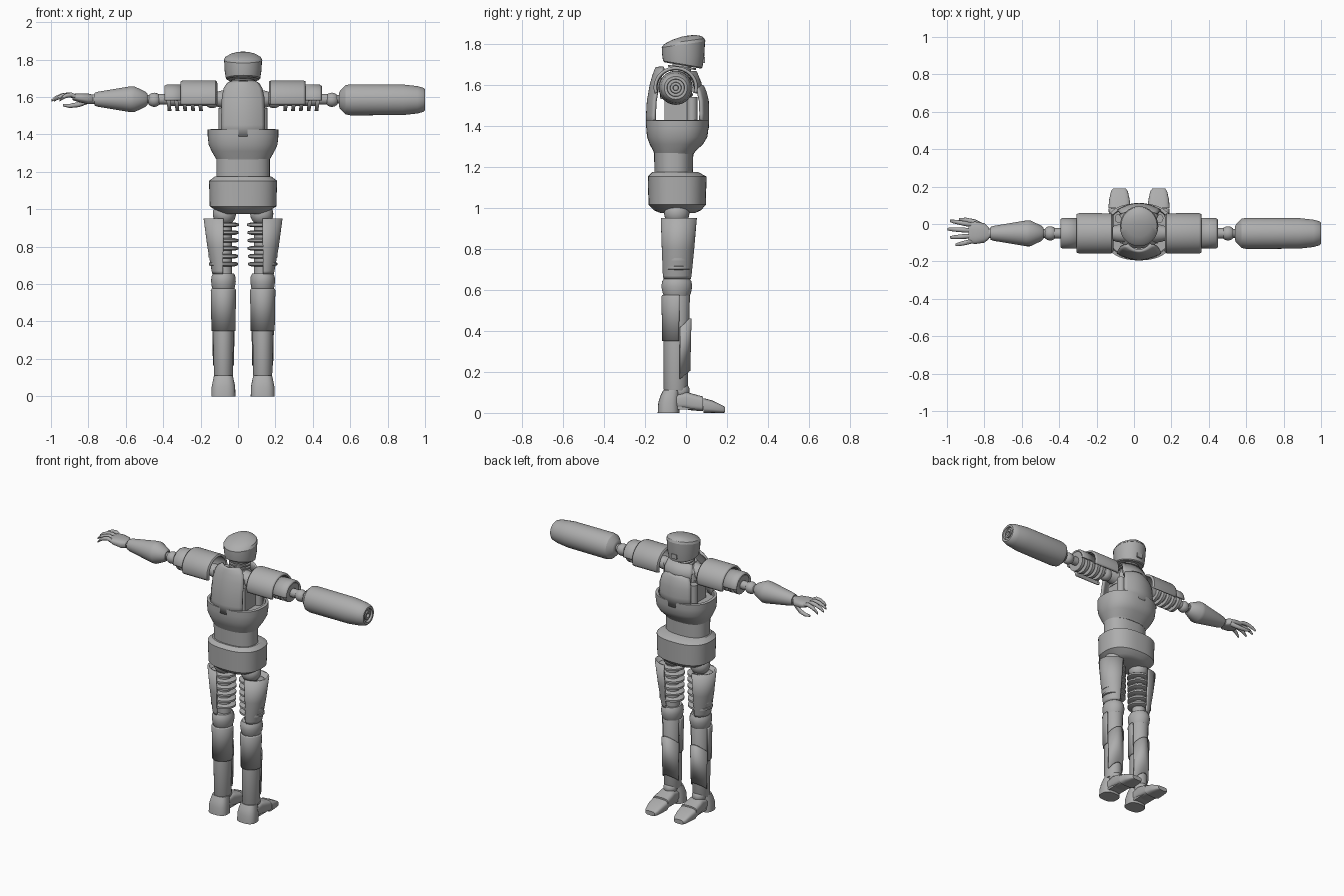
import bpy, bmesh, math
from mathutils import Vector

XC = 0.027            # body centre line (one arm is longer)
AY, AZ = -0.05, 1.588  # arm axis
grey = bpy.data.materials.new("plain_grey")
grey.diffuse_color = (0.42, 0.42, 0.42, 1)


def finish(name, bm, thick=0.0):
    bmesh.ops.recalc_face_normals(bm, faces=bm.faces)
    me = bpy.data.meshes.new(name)
    bm.to_mesh(me)
    bm.free()
    me.materials.append(grey)
    for p in me.polygons:
        p.use_smooth = True
    me.set_sharp_from_angle(angle=math.radians(32))
    ob = bpy.data.objects.new(name, me)
    bpy.context.collection.objects.link(ob)
    if thick:
        m = ob.modifiers.new("thickness", 'SOLIDIFY')
        m.thickness = thick
        m.offset = 0
    return ob


def loft(name, secs, axis='z', arc=None, n=32, p=2.0, thick=0.012):
    """Sections (t, cu, cv, ru, rv[, shear]) along an axis; arc gives an open shell."""
    bm = bmesh.new()
    rings = []
    for s in secs:
        t, cu, cv, ru, rv = s[:5]
        k = s[5] if len(s) > 5 else 0
        ring = []
        cnt = n + 1 if arc else n
        for i in range(cnt):
            a = math.radians(arc[0] + (arc[1] - arc[0]) * i / n) if arc else 2 * math.pi * i / n
            c, d = math.cos(a), math.sin(a)
            u = math.copysign(abs(c) ** (2 / p), c) * ru
            v = math.copysign(abs(d) ** (2 / p), d) * rv
            tt = t + k * v
            u, v = cu + u, cv + v
            co = {'z': (u, v, tt), 'x': (tt, u, v), 'y': (u, tt, v)}[axis]
            ring.append(bm.verts.new(co))
        rings.append(ring)
    for a, b in zip(rings, rings[1:]):
        m = len(a)
        for i in range(m - 1 if arc else m):
            j = (i + 1) % m
            bm.faces.new((a[i], a[j], b[j], b[i]))
    if not arc:
        bm.faces.new(rings[0])
        bm.faces.new(rings[-1])
    return finish(name, bm, thick if arc else 0)


def plate(name, rows, side, curve=0.035, n=12):
    """Curved chest plate from rows (z, half width, outer y)."""
    bm = bmesh.new()
    grid = [[bm.verts.new((XC + w * (2 * i / n - 1), y - side * curve * (2 * i / n - 1) ** 2, z))
             for i in range(n + 1)] for z, w, y in rows]
    for a, b in zip(grid, grid[1:]):
        for i in range(n):
            bm.faces.new((a[i], a[i + 1], b[i + 1], b[i]))
    return finish(name, bm, 0.014)


def ball(name, c, r):
    bm = bmesh.new()
    bmesh.ops.create_uvsphere(bm, u_segments=24, v_segments=12, radius=r)
    bmesh.ops.translate(bm, verts=bm.verts, vec=Vector(c))
    return finish(name, bm)


def box(name, lo, hi):
    bm = bmesh.new()
    bmesh.ops.create_cube(bm, size=1)
    for v in bm.verts:
        v.co = [(l + h) / 2 + q * (h - l) for l, h, q in zip(lo, hi, v.co)]
    return finish(name, bm)


def body(name, rows, p=2.0, **kw):
    return loft(name, [(r[0], XC, r[2], r[1], r[3]) + tuple(r[4:]) for r in rows], p=p, **kw)


# head: face, helmet cap, nose guard
body("face_shell", [(1.694, .086, -.016, .088, -.17), (1.70, .092, -.016, .096, -.17),
                    (1.745, .099, -.014, .103, -.06), (1.797, .101, -.012, .105, .14)])
body("helmet_cap", [(1.797, .103, -.012, .107, .14), (1.812, .096, -.008, .098, .14),
                    (1.828, .068, .002, .072, .14), (1.838, .035, .012, .036, .12),
                    (1.841, .006, .02, .006, .1)])
box("nose_guard", (XC - .02, .05, 1.705), (XC + .02, .092, 1.735))

# neck
body("neck", [(1.56, .055, -.03, .05), (1.70, .045, -.02, .045)])
for i in range(3):
    z = 1.64 + .02 * i
    body("neck_ring", [(z, .064, -.02, .068, -.12), (z + .009, .064, -.02, .068, -.12)])

# torso
body("lower_torso", [(1.262, .14, -.058, .096), (1.275, .148, -.057, .102), (1.31, .168, -.047, .13),
                     (1.345, .184, -.043, .147), (1.39, .189, -.042, .152), (1.425, .189, -.042, .152),
                     (1.428, .172, -.042, .136), (1.40, .168, -.042, .132)], p=2.4, n=48)
body("waist", [(1.14, .143, -.06, .093), (1.28, .143, -.06, .096)], p=2.4, n=48)
body("pelvis", [(.975, .115, -.04, .085), (.988, .135, -.042, .115), (1.015, .178, -.043, .14),
                (1.152, .182, -.043, .143), (1.174, .152, -.052, .112)], p=2.5, n=48)
box("chest_core", (XC - .1, -.105, 1.39), (XC + .1, .005, 1.55))
body("upper_core", [(1.53, .105, -.05, .075), (1.60, .10, -.05, .08), (1.645, .06, -.04, .06)], p=3)
plate("rear_plate", [(1.39, .115, -.188), (1.45, .114, -.188), (1.52, .113, -.184), (1.60, .11, -.17),
                     (1.645, .1, -.157), (1.67, .083, -.148), (1.683, .06, -.142)], -1)
plate("front_plate", [(1.39, .115, .104), (1.46, .114, .106), (1.52, .112, .104),
                      (1.56, .103, .095), (1.58, .09, .087), (1.594, .068, .08)], 1)
plate("front_collar", [(1.56, .10, .078), (1.61, .10, .068), (1.665, .085, .045)], 1, .03)

for s in (-1, 1):
    def X(d):
        return XC + s * d

    def arm(name, rows, **kw):
        return loft(name, [(X(r[0]), AY, AZ, r[1], r[-1]) for r in rows], axis='x', **kw)

    def leg(name, rows, **kw):
        return loft(name, [(r[0], X(r[1]), r[2], r[3], r[4]) for r in rows], **kw)

    # shoulder and upper arm
    leg("chest_piston", [(1.40, .105, .03, .025, .025), (1.54, .105, .03, .025, .025)], n=20)
    arm("collar_bone", [(.03, .06), (.12, .045), (.17, .03)])
    ball("shoulder_ball", (X(.165), AY, AZ - .006), .042)
    arm("upper_arm_core", [(.13, .036), (.40, .036), (.405, .028), (.46, .028)])
    arm("inner_shoulder_pad", [(.142, .092, .088), (.15, .102, .095), (.32, .102, .095), (.332, .097, .09)],
        arc=(-18, 198))
    arm("outer_shoulder_pad", [(.31, .076, .074), (.408, .076, .072), (.418, .07, .066)], arc=(-5, 185))
    for i in range(5):
        d = .222 + .042 * i
        loft("arm_rib", [(X(d), AY, AZ, .066, .062, s * .12), (X(d + .02), AY, AZ, .066, .062, s * .12)], axis='x')
    ball("elbow_ball", (X(.475), AY, AZ - .003), .038)
    arm("elbow_rod", [(.46, .024), (.54, .024)])

    # thigh
    ball("hip_ball", (X(.10), -.045, .975), .062)
    leg("thigh_core", [(.62, .10, -.04, .042, .042), (.98, .10, -.04, .042, .042)])
    for i in range(6):
        z = .695 + .042 * i
        leg("thigh_rib", [(z, .105, -.04, .062, .058), (z + .006, .105, -.04, .078 + .001 * i, .07),
                          (z + .018, .105, -.04, .078 + .001 * i, .07), (z + .024, .105, -.04, .062, .058)])
    mid = 0 if s > 0 else 180
    leg("thigh_plate", [(.655, .112, -.043, .046, .061), (.67, .112, -.043, .05, .064),
                        (.80, .112, -.039, .073, .073), (.95, .112, -.035, .093, .082)],
        arc=(mid - 95, mid + 95))

    # knee and shin
    leg("knee", [(.565, .105, -.045, .055, .06), (.585, .105, -.045, .062, .069), (.615, .105, -.045, .066, .075),
                 (.64, .105, -.045, .064, .072), (.657, .105, -.045, .056, .062)])
    leg("shin", [(.108, .105, -.05, .049, .056), (.115, .105, -.05, .051, .059),
                 (.57, .105, -.045, .057, .064), (.578, .105, -.045, .054, .06)])
    leg("shin_cuff", [(.35, .105, -.046, .058, .064, .0), (.565, .105, -.044, .062, .07, .0),
                      (.572, .105, -.044, .058, .066, .0)], arc=(170, 370))
    bm_secs = [(.15, .105, -.047, .052, .062), (.40, .105, -.047, .057, .068)]
    loft("shin_front_guard", [(r[0], X(r[1]), r[2], r[3], r[4], .9) for r in bm_secs], arc=(15, 165))

    # ankle and foot
    ball("ankle_ball", (X(.105), -.025, .108), .043)
    leg("heel", [(0, .105, -.085, .064, .053), (.05, .105, -.084, .063, .051),
                 (.085, .105, -.078, .056, .046), (.112, .105, -.07, .05, .04)], p=2.6)
    loft("midfoot", [(-.055, X(.105), .055, .048, .032), (.0, X(.105), .06, .052, .043),
                     (.03, X(.105), .053, .055, .041), (.082, X(.105), .044, .058, .036)], axis='y', p=3.5)
    loft("toe", [(.086, X(.105), .036, .059, .036), (.13, X(.105), .03, .055, .03),
                 (.175, X(.105), .019, .045, .019), (.19, X(.105), .015, .034, .014)], axis='y', p=3.5)
    box("sole_plate", (X(.105) - .045, -.10, .016), (X(.105) + .045, .09, .03))

# left forearm and hand
loft("forearm", [(x, AY, AZ, r, r) for x, r in
     [(-.485, .03), (-.497, .042), (-.555, .069), (-.575, .069), (-.75, .04), (-.767, .034)]], axis='x')
loft("wrist", [(-.75, AY, AZ, .026, .026), (-.80, AY, AZ, .026, .024)], axis='x')
loft("palm", [(-.775, AY, AZ, .03, .024), (-.80, AY + .002, AZ + .002, .052, .028),
              (-.85, AY + .003, AZ + .008, .06, .024), (-.885, AY + .003, AZ + .012, .054, .016)], axis='x', p=2.6)
for y, spread, tip in ((-.005, .022, -.985), (-.035, .008, -.998), (-.064, -.008, -.985), (-.092, -.02, -.955)):
    L = tip + .865
    loft("finger", [(-.865 + L * f, y + spread * f, z, r, r) for f, z, r in
         [(0, 1.60, .012), (.3, 1.612, .013), (.6, 1.607, .012), (.85, 1.594, .010), (1, 1.58, .006)]], axis='x', n=12)
loft("thumb", [(-.80, -.015, 1.58, .016, .016), (-.85, .01, 1.56, .015, .014),
               (-.90, .022, 1.552, .012, .011), (-.935, .026, 1.556, .006, .006)], axis='x', n=12)

# right arm barrel with a stepped bore
loft("barrel_arm", [(x, AY, AZ - .003, r, r) for x, r in
     [(.54, .035), (.545, .048), (.575, .078), (.60, .083), (.88, .082), (.96, .073), (.992, .064), (1.0, .056),
      (1.0, .043), (.985, .041), (.985, .028), (.996, .026), (.996, .014), (.97, .012)]], axis='x', n=40)
